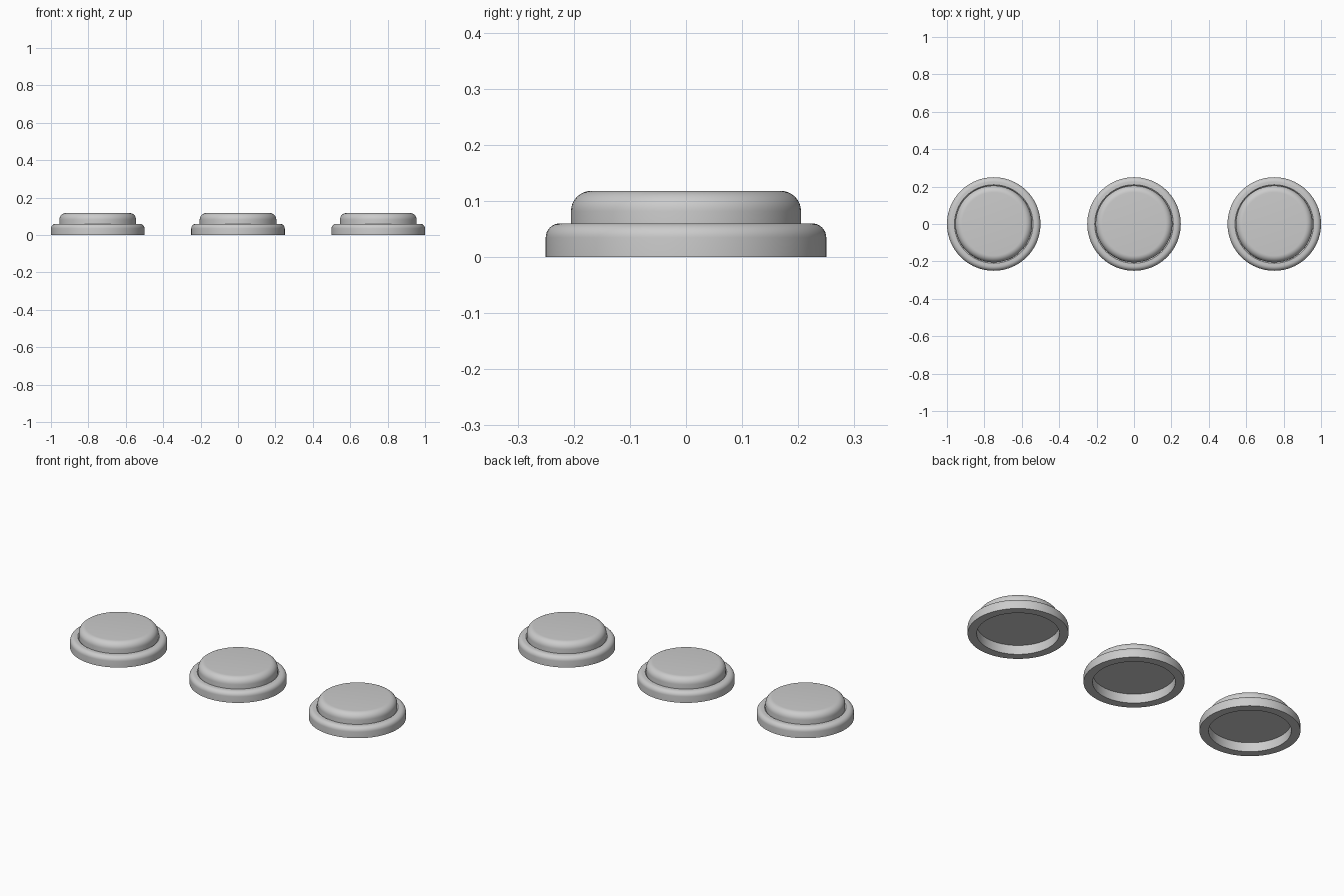
import bpy
import bmesh
from math import sin, cos, pi, radians

if "Cube" in bpy.data.objects:
    bpy.data.objects.remove(bpy.data.objects["Cube"], do_unlink=True)

SIDES = 96
SPACING = 0.75

grey = bpy.data.materials.new("light grey")
grey.use_nodes = True
grey.diffuse_color = (0.6, 0.6, 0.6, 1)
grey.node_tree.nodes["Principled BSDF"].inputs["Base Color"].default_value = (0.6, 0.6, 0.6, 1)


def rounded(radius, top, fillet, steps=8):
    """Quarter-round profile from the side wall up to the top face."""
    angles = [pi / 2 * i / steps for i in range(steps + 1)]
    return [(radius - fillet + fillet * cos(a), top - fillet + fillet * sin(a)) for a in angles]


def lathe(name, profile, x, closed=False):
    """Spin an (r, z) profile about the vertical axis; cap open ends."""
    bm = bmesh.new()
    rings = [[bm.verts.new((r * cos(2 * pi * i / SIDES), r * sin(2 * pi * i / SIDES), z))
              for i in range(SIDES)] for r, z in profile]
    pairs = list(zip(rings, rings[1:]))
    if closed:
        pairs.append((rings[-1], rings[0]))
    else:
        bm.faces.new(rings[0][::-1])
        bm.faces.new(rings[-1])
    for low, high in pairs:
        for i in range(SIDES):
            j = (i + 1) % SIDES
            bm.faces.new((low[i], low[j], high[j], high[i]))
    bmesh.ops.recalc_face_normals(bm, faces=bm.faces)
    mesh = bpy.data.meshes.new(name)
    bm.to_mesh(mesh)
    bm.free()
    mesh.materials.append(grey)
    obj = bpy.data.objects.new(name, mesh)
    obj.location.x = x
    bpy.context.collection.objects.link(obj)
    bpy.ops.object.select_all(action="DESELECT")
    obj.select_set(True)
    bpy.context.view_layer.objects.active = obj
    bpy.ops.object.shade_smooth_by_angle(angle=radians(35))


# Rim with a rounded shoulder, hollow through the middle
rim = [(0.205, 0), (0.25, 0)] + rounded(0.25, 0.06, 0.025) + [(0.21, 0.06), (0.205, 0.055)]
# Raised cap, whose underside closes the hollow
cap = [(0.205, 0.051)] + rounded(0.205, 0.118, 0.036)

for side, x in (("right", -SPACING), ("middle", 0), ("left", SPACING)):
    lathe(side + "_button_rim", rim, x, closed=True)
    lathe(side + "_button_cap", cap, x)
